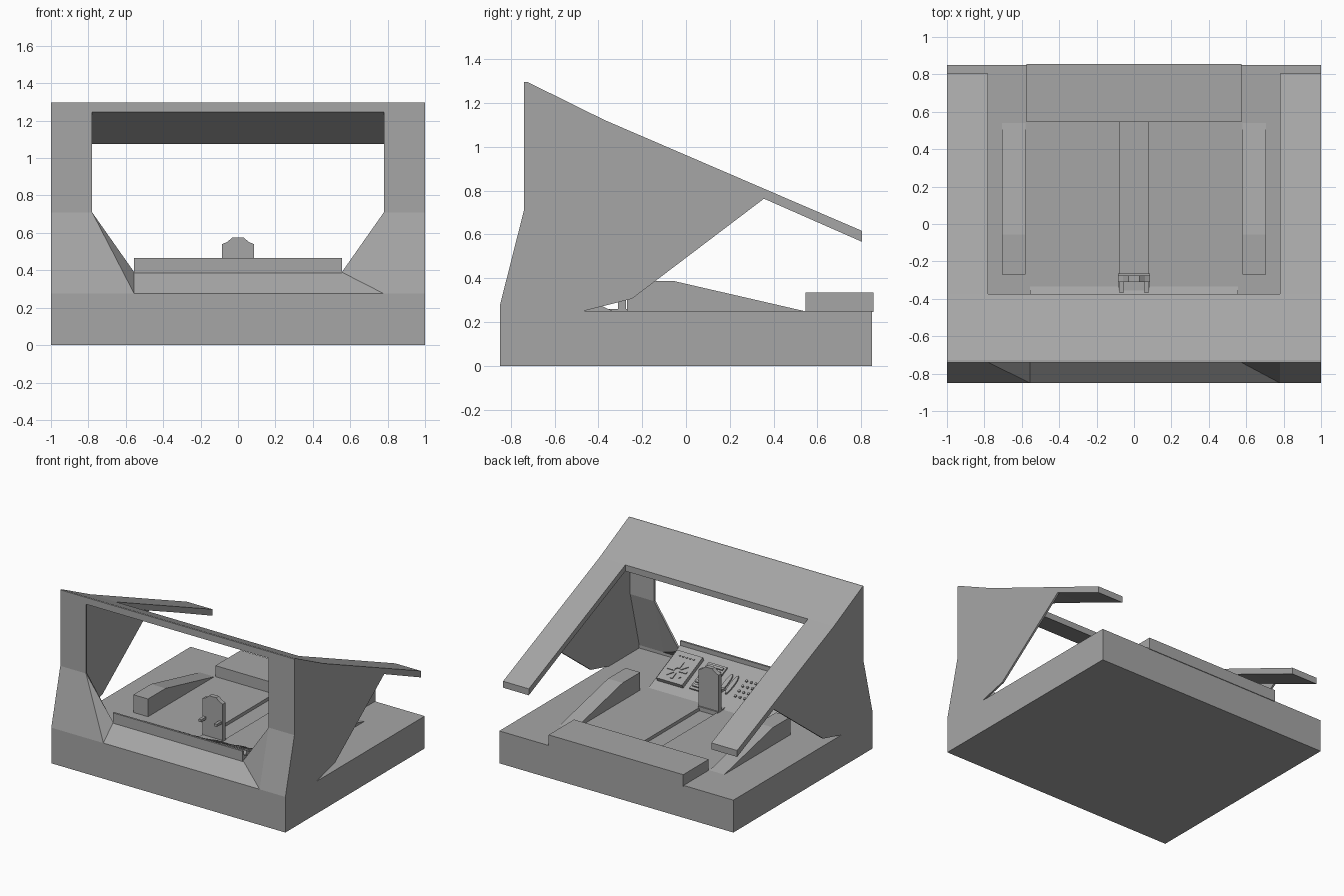
import bpy, bmesh, math
from mathutils import Matrix, Vector

if "Cube" in bpy.data.objects:
    bpy.data.objects.remove(bpy.data.objects["Cube"])

grey = bpy.data.materials.new("mid grey")
grey.diffuse_color = (0.38, 0.38, 0.38, 1)
grey.use_nodes = True
grey.node_tree.nodes["Principled BSDF"].inputs["Base Color"].default_value = grey.diffuse_color


def finish(name, bm, recalc=True):
    if recalc:
        bmesh.ops.recalc_face_normals(bm, faces=bm.faces)
    me = bpy.data.meshes.new(name)
    bm.to_mesh(me)
    bm.free()
    me.materials.append(grey)
    ob = bpy.data.objects.new(name, me)
    bpy.context.collection.objects.link(ob)
    return ob


def extrude(name, pts, vec):
    """Closed prism from a 3D outline."""
    bm = bmesh.new()
    f = bm.faces.new([bm.verts.new(p) for p in pts])
    r = bmesh.ops.extrude_face_region(bm, geom=[f], use_keep_orig=True)
    bmesh.ops.translate(bm, vec=vec, verts=[v for v in r["geom"] if isinstance(v, bmesh.types.BMVert)])
    return finish(name, bm)


def prism(name, profile, x0, x1):
    """Side profile (y, z) extruded across x."""
    return extrude(name, [(x0, y, z) for y, z in profile], (x1 - x0, 0, 0))


def box(name, x0, x1, y0, y1, z0, z1):
    return prism(name, [(y0, z0), (y1, z0), (y1, z1), (y0, z1)], x0, x1)


# Base with a shallow channel down the middle of the floor
base = box("base", -1, 1, -0.85, 0.85, 0, 0.25)
cutter = box("channel_cutter", -0.075, 0.075, -0.27, 0.56, 0.225, 0.4)
cutter.hide_render = True
cutter.hide_viewport = True
mod = base.modifiers.new("channel", "BOOLEAN")
mod.object = cutter
mod.operation = "DIFFERENCE"
mod.solver = "EXACT"

# Sloping roof: front band and two rear arms
prism("roof_front", [(-0.74, 1.245), (-0.374, 1.075), (-0.374, 1.123), (-0.726, 1.297), (-0.74, 1.297)], -1, 1)
arm = [(-0.374, 1.075), (0.356, 0.763), (0.804, 0.566), (0.804, 0.616), (-0.374, 1.123)]
wall = [(-0.85, 0.247), (-0.85, 0.275), (-0.74, 0.71), (-0.74, 1.27), (-0.374, 1.1),
        (0.356, 0.785), (0.356, 0.763), (-0.247, 0.306), (-0.48, 0.247)]
wedge = [(-0.27, 0.245), (-0.27, 0.387), (-0.055, 0.387), (0.54, 0.25), (0.54, 0.245)]
for s, side in ((-1, "left"), (1, "right")):
    prism("roof_arm_" + side, arm, 0.78 * s, s)
    prism("side_wall_" + side, wall, 0.985 * s, s)
    prism("side_console_" + side, wedge, 0.58 * s, 0.705 * s)

# Thin front frame: pillars, slanted cheeks and low sill
A, B = (-0.78, -0.85, 0.275), (-0.555, -0.85, 0.275)
C, D = (-0.555, -0.73, 0.39), (-0.78, -0.74, 0.71)
half = [
    [(-1, -0.85, 0.245), (-0.78, -0.85, 0.245), A, (-1, -0.85, 0.275)],
    [(-0.78, -0.85, 0.245), (-0.555, -0.85, 0.245), B, A],
    [(-1, -0.85, 0.275), A, D, (-1, -0.74, 0.71)],
    [(-1, -0.74, 0.71), D, (-0.78, -0.74, 1.26), (-1, -0.74, 1.26)],
]
flip = lambda p: (-p[0], p[1], p[2])
faces = half + [[flip(p) for p in reversed(f)] for f in half]
faces += [[A, B, D], [B, C, D]]                                     # left cheek
faces += [[flip(C), flip(A), flip(D)], [flip(B), flip(A), flip(C)]]  # right cheek
faces += [[B, flip(B), flip(C), C], [(-0.555, -0.85, 0.245), (0.555, -0.85, 0.245), flip(B), B]]
bm = bmesh.new()
for f in faces:
    bm.faces.new([bm.verts.new(p) for p in f])
bmesh.ops.remove_doubles(bm, verts=bm.verts, dist=0.0005)
frame = finish("front_frame", bm, recalc=False)
sol = frame.modifiers.new("thickness", "SOLIDIFY")
sol.thickness = 0.014
sol.offset = -1

# Instrument console with raised rim
prism("console", [(-0.735, 0.25), (-0.735, 0.465), (-0.72, 0.465), (-0.72, 0.43), (-0.335, 0.25)], -0.555, 0.555)

# Rear step
box("rear_step", -0.575, 0.575, 0.545, 0.855, 0.245, 0.335)

# Console instruments, laid out in (x, distance up the slope)
up = Vector((0, -0.385, 0.18)).normalized()
nrm = Vector((0, 0.18, 0.385)).normalized()
foot = Vector((0, -0.335, 0.25))


def on_panel(name, outline, h0, h1):
    pts = [foot + Vector((u, 0, 0)) + up * v + nrm * h0 for u, v in outline]
    return extrude(name, pts, nrm * (h1 - h0))


def panel_rect(name, u, v, w, h, h0, h1, ang=0.0):
    rot = Matrix.Rotation(ang, 2)
    out = [Vector((u, v)) + rot @ Vector((a * w / 2, b * h / 2)) for a, b in ((-1, -1), (1, -1), (1, 1), (-1, 1))]
    return on_panel(name, out, h0, h1)


def panel_disc(name, u, v, rx, ry, h0, h1, n=12):
    out = [(u + rx * math.cos(2 * math.pi * i / n), v + ry * math.sin(2 * math.pi * i / n)) for i in range(n)]
    return on_panel(name, out, h0, h1)


panel_rect("dial_plate", 0.42, 0.22, 0.22, 0.28, -0.01, 0.03)
for i in range(8):
    a = i * math.pi / 4
    panel_rect("dial_spoke", 0.42 + 0.05 * math.cos(a), 0.19 + 0.05 * math.sin(a), 0.06, 0.018, 0.028, 0.036, a)
for i in range(5):
    panel_disc("dial_button", 0.36 + 0.03 * i, 0.32, 0.009, 0.009, 0.028, 0.036, 6)
panel_rect("switch_plate", 0.18, 0.22, 0.16, 0.26, -0.01, 0.012)
for i in range(6):
    panel_rect("switch_bar", 0.18, 0.12 + 0.04 * i, 0.13, 0.02, 0.01, 0.022)
for u in (0.03, -0.02):
    panel_disc("gauge", u, 0.22, 0.018, 0.09, -0.005, 0.012)
for i in range(3):
    for j in range(4):
        panel_disc("key", -0.1 - 0.04 * i, 0.14 + 0.05 * j, 0.01, 0.01, -0.005, 0.01, 6)

# Control column: chamfered plate, foot rails and grips
half_top = [(0.085, 0.25), (0.085, 0.54), (0.06, 0.55), (0.03, 0.575)]
outline = half_top + [(-x, z) for x, z in reversed(half_top)]
extrude("control_plate", [(x, -0.31, z) for x, z in outline], (0, 0.035, 0))
box("control_foot", -0.085, 0.085, -0.36, -0.265, 0.245, 0.26)
for s in (-1, 1):
    box("control_grip", 0.055 * s, 0.078 * s, -0.37, -0.30, 0.385, 0.405)
